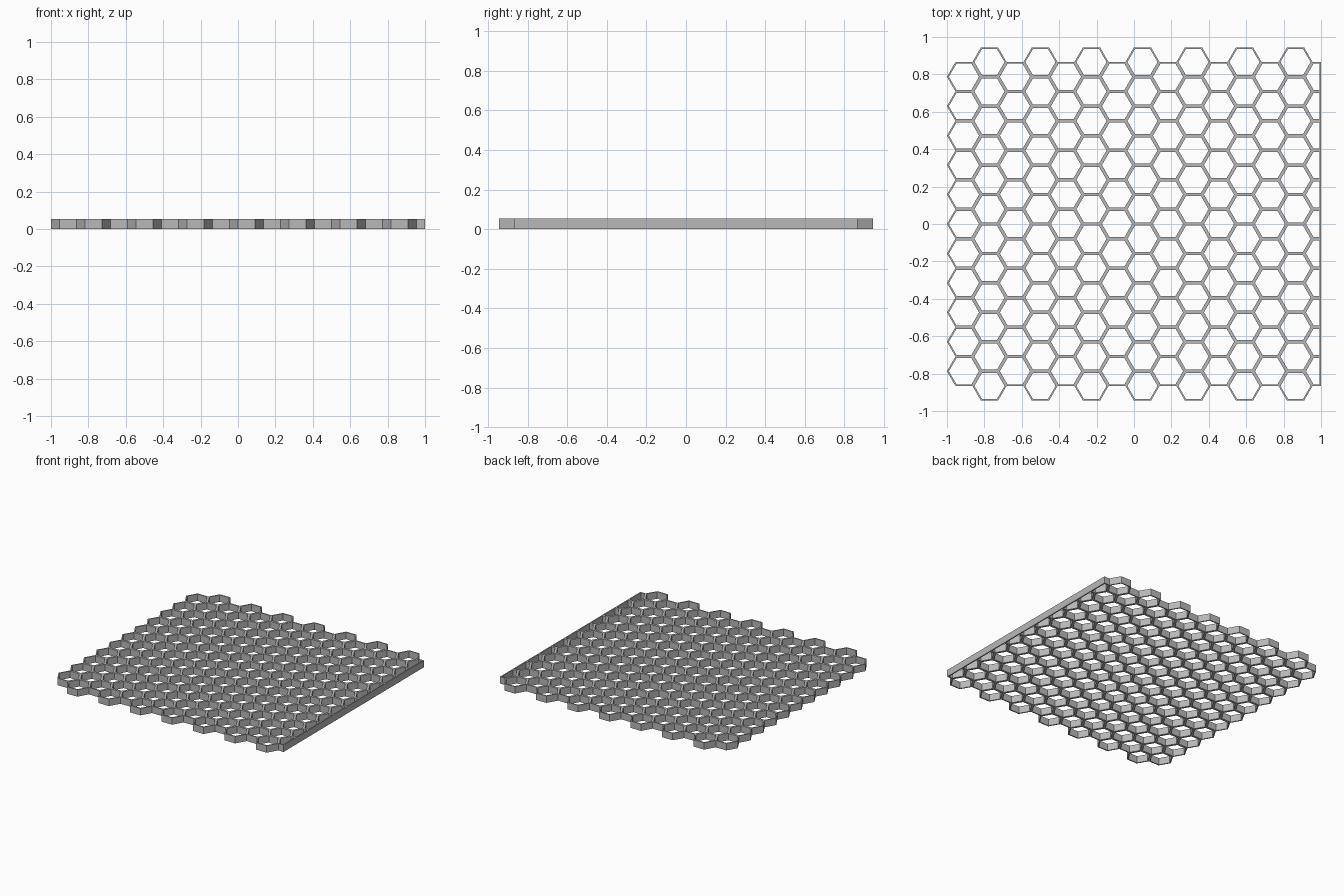
import bpy
import bmesh
from math import cos, sin, pi, sqrt

cube = bpy.data.objects.get("Cube")
if cube:
    bpy.data.objects.remove(cube, do_unlink=True)

RADIUS = 1 / 11           # cell centre to corner
ROW = RADIUS * sqrt(3)    # cell spacing in a column
COLUMNS = 15
WALL = 0.009              # half of a shared wall
HEIGHT = 0.054

grey = bpy.data.materials.new("grey")
grey.use_nodes = True
grey.diffuse_color = (0.48, 0.48, 0.48, 1)
grey.node_tree.nodes["Principled BSDF"].inputs["Base Color"].default_value = grey.diffuse_color

bm = bmesh.new()

# Staggered columns of flat-topped hexagons
for col in range(COLUMNS):
    count = 11 + col % 2
    x = -1 + RADIUS * (1 + 1.5 * col)
    for row in range(count):
        y = (row - (count - 1) / 2) * ROW
        bm.faces.new([bm.verts.new((x + RADIUS * cos(k * pi / 3),
                                    y + RADIUS * sin(k * pi / 3), 0)) for k in range(6)])
bmesh.ops.remove_doubles(bm, verts=bm.verts[:], dist=0.001)

# Straight trimmed edge halfway through the last column
bmesh.ops.bisect_plane(bm, geom=bm.verts[:] + bm.edges[:] + bm.faces[:], dist=0.0001,
                       plane_co=(1, 0, 0), plane_no=(1, 0, 0), clear_outer=True)

# Open the cells, leaving thin walls
cells = bm.faces[:]
bmesh.ops.inset_individual(bm, faces=cells, thickness=WALL, use_even_offset=True)
bmesh.ops.delete(bm, geom=cells, context='FACES')

# Raise the walls
raised = bmesh.ops.extrude_face_region(bm, geom=bm.faces[:], use_keep_orig=True)["geom"]
top = [v for v in raised if isinstance(v, bmesh.types.BMVert)]
bmesh.ops.translate(bm, verts=top, vec=(0, 0, HEIGHT))
bmesh.ops.recalc_face_normals(bm, faces=bm.faces[:])

mesh = bpy.data.meshes.new("honeycomb_panel")
bm.to_mesh(mesh)
bm.free()
mesh.materials.append(grey)
panel = bpy.data.objects.new("honeycomb_panel", mesh)
bpy.context.collection.objects.link(panel)
